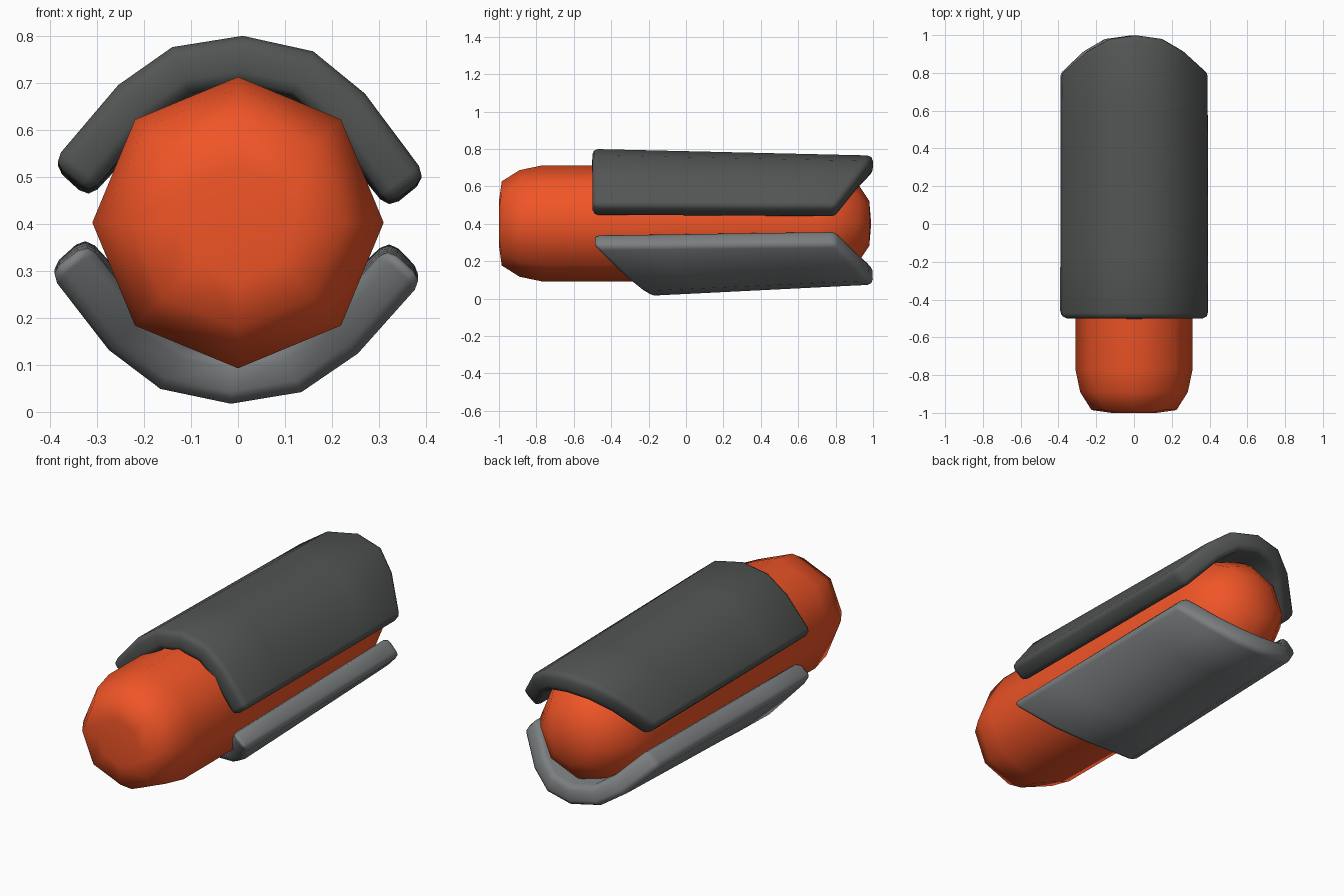
import bpy
from math import sin, cos, pi

if "Cube" in bpy.data.objects:
    bpy.data.objects.remove(bpy.data.objects["Cube"])


def make_object(name, verts, faces, color):
    mesh = bpy.data.meshes.new(name)
    mesh.from_pydata(verts, [], faces)
    mesh.update()
    obj = bpy.data.objects.new(name, mesh)
    bpy.context.collection.objects.link(obj)
    mat = bpy.data.materials.new(name + "_color")
    mat.diffuse_color = (*color, 1)
    mat.use_nodes = True
    mat.node_tree.nodes["Principled BSDF"].inputs["Base Color"].default_value = mat.diffuse_color
    mesh.materials.append(mat)
    mesh.shade_smooth()
    return obj


# Eight-sided capsule core: (y, radius) rings
rings = [(-1.0, 0.12), (-0.985, 0.225), (-0.89, 0.285), (-0.77, 0.31),
         (0.0, 0.31), (0.70, 0.31), (0.82, 0.28), (0.92, 0.21), (0.98, 0.12)]
N = 8
verts = [(r * cos(2 * pi * i / N), y, 0.402 + r * sin(2 * pi * i / N))
         for y, r in rings for i in range(N)]
faces = [(k * N + i, (k + 1) * N + i, (k + 1) * N + (i + 1) % N, k * N + (i + 1) % N)
         for k in range(len(rings) - 1) for i in range(N)]
n = len(verts)
verts += [(0, -1.0, 0.402), (0, 0.99, 0.402)]
faces += [(n, i, (i + 1) % N) for i in range(N)]
faces += [(n + 1, n - N + (i + 1) % N, n - N + i) for i in range(N)]
make_object("capsule_core", verts, faces, (0.87, 0.09, 0.02))


def shell(name, profile, front, rear, pivot, squash, color):
    """Loft an open arc along y with shaped ends, then thicken and round it."""
    steps, m = 5, len(profile)
    verts, faces = [], []
    for k in range(steps):
        for i, (x, z) in enumerate(profile):
            y = front[i] + (rear[i] - front[i]) * k / (steps - 1)
            s = 1 - squash * (y + 0.5) / 1.5
            verts.append((x, y, pivot + (z - pivot) * s))
    for k in range(steps - 1):
        for i in range(m - 1):
            a = k * m + i
            faces.append((a, a + 1, a + m + 1, a + m))
    obj = make_object(name, verts, faces, color)
    # Normals must point away from the core before thickening inwards
    mid = obj.data.polygons[m // 2]
    if mid.normal.z * (mid.center.z - pivot) < 0:
        obj.data.flip_normals()
    sol = obj.modifiers.new("thickness", 'SOLIDIFY')
    sol.thickness = 0.105
    sol.offset = -1
    bev = obj.modifiers.new("rounding", 'BEVEL')
    bev.width = 0.028
    bev.segments = 2
    bev.limit_method = 'ANGLE'
    bev.angle_limit = pi / 4
    return obj


rear = [0.80, 0.92, 0.98, 1.0, 0.98, 0.92, 0.80]

# Upper shell: square front, pointed rear
shell("upper_shell",
      [(-0.395, 0.53), (-0.255, 0.695), (-0.14, 0.776), (0.01, 0.80),
       (0.16, 0.767), (0.27, 0.677), (0.402, 0.50)],
      [-0.5] * 7, rear, 0.45, 0.10, (0.085, 0.092, 0.087))

# Lower shell: slanted front, pointed rear
shell("lower_shell",
      [(-0.402, 0.295), (-0.275, 0.125), (-0.165, 0.035), (-0.015, 0.0),
       (0.135, 0.028), (0.255, 0.117), (0.395, 0.28)],
      [-0.5, -0.34, -0.24, -0.2, -0.24, -0.34, -0.5], rear, 0.34, 0.22,
      (0.2, 0.212, 0.218))
